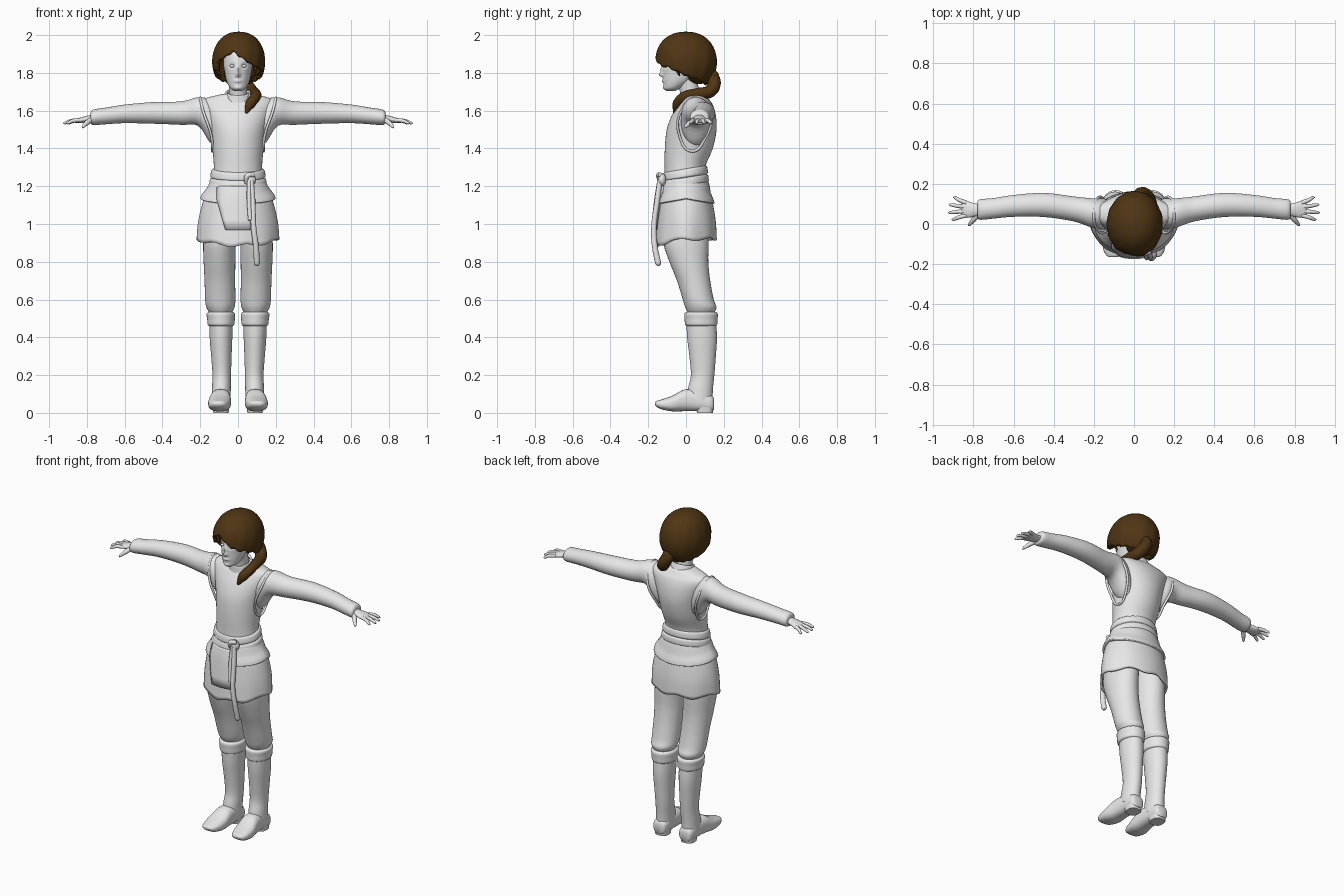
import bpy, bmesh, math
from math import sin, cos, pi, exp, sqrt
from mathutils import Vector

if "Cube" in bpy.data.objects:
    bpy.data.objects.remove(bpy.data.objects["Cube"])


def material(name, colour):
    mat = bpy.data.materials.new(name)
    mat.use_nodes = True
    mat.diffuse_color = (*colour, 1)
    mat.node_tree.nodes["Principled BSDF"].inputs["Base Color"].default_value = (*colour, 1)
    return mat


GREY = material("light_grey", (.8, .8, .8))
BROWN = material("dark_brown", (.08, .036, .007))
SIDES = (("left", 1), ("right", -1))


def finish(name, bm, mat, solid=0):
    """Turn a bmesh into a smooth shaded object, optionally a thick shell."""
    bmesh.ops.recalc_face_normals(bm, faces=bm.faces)
    mesh = bpy.data.meshes.new(name)
    bm.to_mesh(mesh)
    bm.free()
    mesh.materials.append(mat)
    obj = bpy.data.objects.new(name, mesh)
    bpy.context.collection.objects.link(obj)
    if solid:
        shell = obj.modifiers.new("shell", "SOLIDIFY")
        shell.thickness = solid
        shell.offset = -1
    bpy.ops.object.select_all(action="DESELECT")
    obj.select_set(True)
    bpy.context.view_layer.objects.active = obj
    bpy.ops.object.shade_smooth_by_angle(angle=math.radians(50))
    return obj


def smooth_rings(rings, steps):
    """Catmull-Rom interpolation through the control rings."""
    pts = [Vector(r) for r in rings]
    pts = [pts[0]] + pts + [pts[-1]]
    out = []
    for a, b, c, d in zip(pts, pts[1:], pts[2:], pts[3:]):
        for i in range(steps):
            t = i / steps
            out.append(b + (c - a) * (t / 2) + (a * 2 - b * 5 + c * 4 - d) * (t * t / 2)
                       + (b * 3 - a - c * 3 + d) * (t ** 3 / 2))
    return out + [pts[-1]]


def skin(bm, rows, closed=True):
    """Join rows of vertices with quads."""
    n = len(rows[0])
    for a, b in zip(rows, rows[1:]):
        for i in range(n if closed else n - 1):
            j = (i + 1) % n
            bm.faces.new((a[i], a[j], b[j], b[i]))


def loft(name, axis, rings, mat=GREY, s=1, n=36, steps=4, power=1, caps=True, solid=0, warp=None):
    """Rings are (position on axis, centre u, centre v, radius u, radius v)."""
    bm = bmesh.new()
    rows = []
    for t, u, v, ru, rv in smooth_rings(rings, steps):
        row = []
        for i in range(n):
            c, d = cos(2 * pi * i / n), sin(2 * pi * i / n)
            p = u + ru * math.copysign(abs(c) ** power, c)
            q = v + rv * math.copysign(abs(d) ** power, d)
            co = Vector({"x": (t, p, q), "y": (p, t, q), "z": (p, q, t)}[axis])
            if warp:
                co = warp(co)
            co.x *= s
            row.append(bm.verts.new(co))
        rows.append(row)
    skin(bm, rows)
    if caps:
        bm.faces.new(rows[0])
        bm.faces.new(rows[-1])
    return finish(name, bm, mat, solid)


def tube(name, points, mat=GREY, s=1, cyclic=False):
    """Round tube through (x, y, z, radius) points."""
    curve = bpy.data.curves.new(name, "CURVE")
    curve.dimensions = "3D"
    curve.bevel_depth = 1
    curve.bevel_resolution = 4
    curve.resolution_u = 8
    curve.use_fill_caps = True
    spline = curve.splines.new("BEZIER")
    spline.bezier_points.add(len(points) - 1)
    spline.use_cyclic_u = cyclic
    for bp, (x, y, z, r) in zip(spline.bezier_points, points):
        bp.co = (x * s, y, z)
        bp.radius = r
        bp.handle_left_type = bp.handle_right_type = "AUTO"
    curve.materials.append(mat)
    obj = bpy.data.objects.new(name, curve)
    bpy.context.collection.objects.link(obj)
    return obj


def blob(name, centre, size, mat=GREY):
    bm = bmesh.new()
    bmesh.ops.create_uvsphere(bm, u_segments=20, v_segments=12, radius=1)
    bmesh.ops.scale(bm, vec=size, verts=bm.verts)
    bmesh.ops.translate(bm, vec=centre, verts=bm.verts)
    return finish(name, bm, mat)


# Head: nose, sockets, lips and brow are soft bumps (x, z, width, height, depth)
BUMPS = [(0, 1.79, .011, .012, .02), (0, 1.815, .009, .02, .012), (.032, 1.837, .015, .011, -.012),
         (-.032, 1.837, .015, .011, -.012), (0, 1.757, .02, .008, .008), (0, 1.72, .02, .01, .006)]


def face(co):
    if co.y < -.04:
        co.y -= sum(d * exp(-((co.x - x) / w) ** 2 - ((co.z - z) / h) ** 2) for x, z, w, h, d in BUMPS)
    return co


loft("head", "z", [(1.705, 0, -.08, .02, .025), (1.72, 0, -.07, .042, .046), (1.755, 0, -.045, .06, .075),
                   (1.8, 0, -.028, .07, .094), (1.85, 0, -.015, .077, .107), (1.92, 0, 0, .07, .1),
                   (1.96, 0, 0, .03, .05)], n=72, steps=9, warp=face)
for side, s in SIDES:
    blob(side + "_eye", (.031 * s, -.108, 1.836), (.014, .01, .008))
loft("neck", "z", [(1.64, 0, .035, .055, .06), (1.7, 0, .02, .048, .052), (1.78, 0, 0, .05, .055)])
loft("collar", "z", [(1.64, 0, .035, .085, .075), (1.665, 0, .032, .076, .068), (1.7, 0, .026, .066, .06)],
     caps=False, solid=.012, warp=lambda co: co + Vector((0, 0, (co.y - .03) * .3)))


# Hair: cap with a parted fringe, nape, side tufts and ponytail
def hair_edge(theta):
    front, x = -sin(theta), cos(theta) * .123
    edge = 1.79 + (.045 * min(1, front * 1.5) if front > 0 else .04 * front)
    if front > .5:
        edge += max(0, .075 - .7 * abs(x + .03))
    return edge + .004 * sin(theta * 17)


bm = bmesh.new()
rows = []
for j in range(19):
    row = []
    for i in range(96):
        a = 2 * pi * i / 96
        low = math.asin((hair_edge(a) - 1.86) / .14)
        el = pi / 2 + (low - pi / 2) * max(j, .1) / 18
        wide = cos(el) ** .85 * (1 + .012 * j / 18 * sin(a * 13 + j * .35))
        row.append(bm.verts.new((.004 + .122 * cos(a) * wide, .146 * sin(a) * wide, 1.86 + .14 * sin(el))))
    rows.append(row)
skin(bm, rows)
bm.faces.new(rows[0])
finish("hair_cap", bm, BROWN, .018)
blob("nape_hair", (.01, .065, 1.8), (.085, .075, .06), BROWN)
for side, s in SIDES:
    for k in range(3):
        y = -.045 + k * .04
        tube(side + "_hair_tuft", [(.108, y, 1.86, .014), (.11, y, 1.82, .014), (.094 + k * .008, y + .01, 1.785, .003)],
             BROWN, s)
tube("ponytail", [(.01, .1, 1.8, .03), (.03, .145, 1.765, .036), (.07, .13, 1.705, .034), (.09, .06, 1.69, .03),
                  (.093, -.005, 1.675, .028), (.065, -.045, 1.635, .027), (.042, -.06, 1.585, .008)], BROWN)
tube("ponytail_tie", [(.02, .115, 1.8, .02), (.03, .145, 1.785, .03), (.03, .15, 1.75, .02)], BROWN)

# Tunic body
loft("tunic_body", "z", [(1.2, 0, 0, .14, .115), (1.3, 0, -.005, .128, .108), (1.4, 0, .015, .136, .127),
                         (1.5, 0, .03, .15, .132), (1.58, 0, .042, .175, .115), (1.635, 0, .05, .195, .09),
                         (1.662, 0, .05, .18, .07), (1.682, 0, .045, .11, .06), (1.69, 0, .04, .07, .05)], n=48)

# Arms, hands and armhole trims
for side, s in SIDES:
    loft(side + "_sleeve", "x", [(.1, .045, 1.5, .06, .1), (.15, .05, 1.545, .077, .112), (.21, .055, 1.595, .073, .076),
                                 (.3, .075, 1.587, .062, .062), (.45, .095, 1.588, .06, .057),
                                 (.6, .09, 1.583, .054, .049), (.7, .078, 1.572, .051, .044),
                                 (.765, .072, 1.565, .051, .041), (.78, .072, 1.562, .04, .03)], s=s)
    tube(side + "_armhole_trim", [(.2, .05, 1.668, .007), (.185, -.025, 1.6, .007), (.142, -.035, 1.47, .007),
                                  (.135, .03, 1.385, .007), (.14, .1, 1.45, .007), (.18, .13, 1.58, .007)],
         s=s, cyclic=True)
    loft(side + "_palm", "x", [(.75, .072, 1.562, .026, .022), (.79, .07, 1.557, .032, .018),
                               (.83, .072, 1.55, .041, .015), (.862, .074, 1.545, .036, .009)], s=s, n=20)
    tips = (("index", .908, .022), ("middle", .925, .057), ("ring", .922, .096), ("little", .9, .132))
    for k, (finger, x, y) in enumerate(tips):
        base = .043 + k * .021
        tube(f"{side}_{finger}_finger", [(.835, base, 1.55, .011), ((x + .84) / 2, (y + base) / 2, 1.546, .01),
                                         (x - .006, y, 1.534, .007), (x, y, 1.532, .002)], s=s)
    tube(side + "_thumb", [(.775, .05, 1.555, .014), (.8, .02, 1.535, .013), (.82, -.003, 1.515, .008),
                           (.825, -.01, 1.508, .002)], s=s)


# Skirt with a dipping, rippled hem and an upper layer
def hem(co):
    w = min(1, max(0, (1.1 - co.z) / .18))
    a = math.atan2(co.y, co.x)
    co.z -= w * (.035 * max(0, -sin(a)) + .008 * sin(a * 6))
    co.x *= 1 + .02 * w * cos(a * 8)
    return co


def dip(co):
    if co.z < 1.19:
        co.z -= .025 * abs(co.y) / .14
    return co


SKIRT = [(1.25, 0, -.005, .13, .108), (1.2, 0, -.002, .148, .12), (1.13, 0, 0, .182, .138),
         (1.02, 0, .002, .208, .155), (.92, 0, 0, .215, .163)]
loft("skirt", "z", SKIRT, n=72, caps=False, solid=.012, warp=hem)
loft("skirt_upper_layer", "z", [(1.24, 0, -.003, .14, .116), (1.2, 0, -.002, .16, .128), (1.155, 0, 0, .192, .146),
                                (1.135, 0, 0, .199, .151)], n=72, caps=False, solid=.016, warp=dip)

# Front flap follows the skirt surface
bm = bmesh.new()
rows = []
for t, _, cy, rx, ry in smooth_rings(SKIRT[1:4], 5) + [Vector((.97, 0, .002, .212, .16))]:
    left = -.068 - .045 * min(1, max(0, (t - .97) / .16))
    rows.append([bm.verts.new((x, cy - (ry + .017) * sqrt(1 - (x / rx) ** 2), t))
                 for x in (left + (.072 - left) * k / 8 for k in range(9))])
skin(bm, rows, closed=False)
finish("front_flap", bm, GREY, .012)

# Double wrapped belt, knot and hanging ends
loft("belt", "z", [(1.2, 0, -.004, .14, .112), (1.207, 0, -.004, .152, .124), (1.237, 0, -.004, .148, .122),
                   (1.246, 0, -.004, .139, .114), (1.255, 0, -.004, .146, .12), (1.285, 0, -.004, .14, .116),
                   (1.293, 0, -.004, .128, .106)], n=48,
     warp=lambda co: co + Vector((0, 0, co.y * .16)))
blob("belt_knot", (.065, -.127, 1.235), (.03, .022, .034))
tube("belt_loop", [(.045, -.13, 1.215, .012), (.05, -.145, 1.255, .014), (.085, -.135, 1.26, .012)])
tube("belt_long_end", [(.07, -.138, 1.23, .014), (.078, -.153, 1.12, .014), (.083, -.17, .98, .014),
                       (.095, -.165, .88, .015), (.1, -.147, .79, .016), (.1, -.145, .778, .008)])
tube("belt_short_end", [(.06, -.14, 1.23, .012), (.058, -.155, 1.14, .012), (.064, -.17, 1.02, .011)])

# Trousers, boots and cuffs
for side, s in SIDES:
    loft(side + "_trouser_leg", "z", [(1, .09, 0, .085, .12), (.9, .098, 0, .086, .12), (.8, .098, .015, .084, .103),
                                      (.7, .096, .04, .081, .088), (.6, .094, .065, .08, .082),
                                      (.56, .093, .078, .075, .083), (.53, .092, .08, .06, .07)], s=s)
    loft(side + "_boot_cuff", "z", [(.46, .09, .08, .06, .075), (.468, .09, .08, .071, .085), (.495, .09, .08, .073, .087),
                                    (.525, .091, .08, .075, .088), (.535, .091, .08, .062, .077)], s=s)
    loft(side + "_boot_shaft", "z", [(.5, .09, .08, .062, .078), (.4, .09, .085, .06, .079), (.3, .088, .088, .054, .07),
                                     (.2, .086, .088, .049, .062), (.13, .088, .077, .05, .066),
                                     (.06, .09, .07, .05, .07)], s=s)
    loft(side + "_boot_foot", "y", [(.148, .09, .045, .028, .03), (.13, .09, .052, .044, .044), (.05, .09, .065, .05, .056),
                                    (-.01, .093, .066, .055, .057), (-.07, .098, .05, .06, .042),
                                    (-.13, .102, .045, .05, .026), (-.157, .103, .048, .034, .015),
                                    (-.165, .103, .05, .02, .006)], s=s, power=.8)
    loft(side + "_boot_heel", "z", [(0, .09, .1, .04, .042), (.03, .09, .1, .044, .046)], s=s, power=.7)
